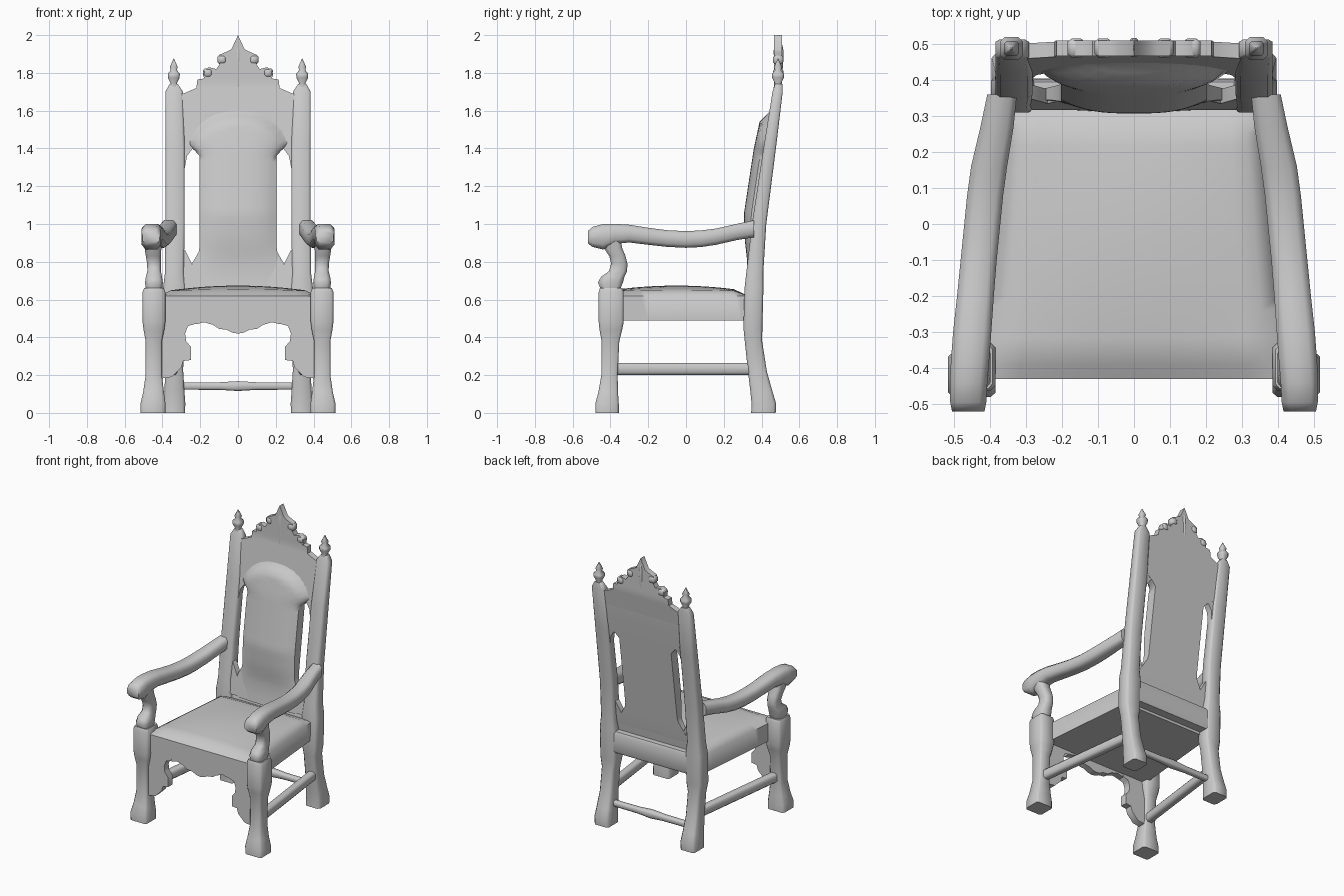
import bpy
import bmesh
from math import sqrt

old = bpy.data.objects.get("Cube")
if old:
    bpy.data.objects.remove(old, do_unlink=True)

grey = bpy.data.materials.new("plain grey")
grey.use_nodes = True
tone = (0.6, 0.6, 0.6, 1)
grey.diffuse_color = tone
grey.node_tree.nodes["Principled BSDF"].inputs["Base Color"].default_value = tone


def finish(name, bm, angle=1.0):
    bmesh.ops.recalc_face_normals(bm, faces=bm.faces[:])
    mesh = bpy.data.meshes.new(name)
    bm.to_mesh(mesh)
    bm.free()
    mesh.materials.append(grey)
    mesh.shade_smooth()
    mesh.set_sharp_from_angle(angle=angle)
    obj = bpy.data.objects.new(name, mesh)
    bpy.context.collection.objects.link(obj)
    return obj


def loft(name, axis, rows, side=1, chamfer=0.6):
    """Chamfered-square sections; row = position, two centres, two half sizes."""
    c = chamfer
    section = [(1, -c), (1, c), (c, 1), (-c, 1), (-1, c), (-1, -c), (-c, -1), (c, -1)]
    bm = bmesh.new()
    rings = []
    for t, p, q, hp, hq in rows:
        ring = []
        for a, b in section:
            u, v = p + a * hp, q + b * hq
            co = {"x": (t, u, v), "y": (u, t, v), "z": (u, v, t)}[axis]
            ring.append(bm.verts.new((co[0] * side, co[1], co[2])))
        rings.append(ring)
    n = len(section)
    for low, high in zip(rings, rings[1:]):
        for i in range(n):
            j = (i + 1) % n
            bm.faces.new((low[i], low[j], high[j], high[i]))
    bm.faces.new(rings[0])
    bm.faces.new(rings[-1])
    return finish(name, bm)


def slab(name, nu, nv, face_a, face_b):
    """Closed body between two grids given by functions of u, v in -1..1."""
    bm = bmesh.new()
    grids = []
    for func in (face_a, face_b):
        g = [[bm.verts.new(func(2 * i / nu - 1, 2 * j / nv - 1))
              for j in range(nv + 1)] for i in range(nu + 1)]
        for i in range(nu):
            for j in range(nv):
                bm.faces.new((g[i][j], g[i + 1][j], g[i + 1][j + 1], g[i][j + 1]))
        grids.append(g)
    a, b = [[g[i][0] for i in range(nu)] + [g[nu][j] for j in range(nv)]
            + [g[i][nv] for i in range(nu, 0, -1)] + [g[0][j] for j in range(nv, 0, -1)]
            for g in grids]
    for i in range(len(a)):
        j = (i + 1) % len(a)
        bm.faces.new((a[i], a[j], b[j], b[i]))
    return finish(name, bm)


def lean(z):
    return 0.387 + 0.14 * (min(z, 1.74) - 1)


def plate(name, outline, front, back, y_at=lean):
    """Flat outline in x and z, thickened around the line y_at(z)."""
    bm = bmesh.new()
    face = bm.faces.new([bm.verts.new((x, 0, z)) for x, z in outline])
    ext = bmesh.ops.extrude_face_region(bm, geom=[face])["geom"]
    for v in ext:
        if isinstance(v, bmesh.types.BMVert):
            v.co.y = 1
    bmesh.ops.triangulate(bm, faces=bm.faces[:])
    bmesh.ops.bisect_plane(bm, geom=bm.verts[:] + bm.edges[:] + bm.faces[:],
                           plane_co=(0, 0, 1.74), plane_no=(0, 0, 1))
    for v in bm.verts:
        v.co.y = y_at(v.co.z) + (back if v.co.y > 0.5 else -front)
    return finish(name, bm)


def mirrored(half):
    return half + [(-x, z) for x, z in reversed(half) if x > 0]


def between(table, z):
    """Straight-line lookup in a table of (height, value)."""
    for (z0, d0), (z1, d1) in zip(table, table[1:]):
        if z <= z1:
            return d0 + (d1 - d0) * (z - z0) / (z1 - z0)
    return table[-1][1]


for side, word in ((1, "left"), (-1, "right")):
    # Front leg with flared foot and upper block
    loft("front_leg_" + word, "z", [
        (0, .45, -.418, .065, .062), (.05, .45, -.418, .066, .062),
        (.11, .447, -.412, .055, .052), (.2, .446, -.405, .043, .043),
        (.38, .446, -.4, .043, .047), (.44, .445, -.398, .055, .06),
        (.48, .445, -.396, .06, .066), (.64, .445, -.396, .06, .066),
        (.66, .445, -.396, .052, .06)], side, .8)
    # Curved arm support
    loft("arm_support_" + word, "z", [
        (.65, .445, -.4, .043, .05), (.69, .445, -.4, .047, .066),
        (.72, .445, -.388, .043, .062), (.75, .444, -.36, .036, .048),
        (.79, .444, -.353, .037, .043), (.83, .448, -.363, .04, .043),
        (.87, .45, -.385, .044, .048), (.94, .455, -.4, .046, .05)], side)
    # Armrest with rounded knob at the front
    loft("armrest_" + word, "y", [
        (-.52, .46, .93, .045, .032), (-.495, .46, .932, .05, .053),
        (-.44, .459, .932, .052, .067), (-.38, .455, .948, .053, .053),
        (-.3, .449, .949, .053, .047), (-.2, .44, .935, .051, .045),
        (-.1, .431, .923, .05, .044), (0, .421, .918, .05, .044), (.08, .413, .922, .05, .044),
        (.16, .402, .933, .05, .043), (.27, .38, .958, .046, .043),
        (.36, .366, .975, .041, .045)], side)
    # Back leg rising into the leaning post
    loft("back_post_" + word, "z", [
        (0, .337, .41, .057, .065), (.05, .337, .412, .058, .065),
        (.12, .337, .398, .053, .058), (.22, .337, .378, .047, .05),
        (.38, .337, .357, .048, .046), (.45, .337, .354, .06, .05),
        (.66, .337, .36, .06, .05), (.74, .337, .364, .05, .045),
        (1, .333, lean(1), .051, .038), (1.4, .333, lean(1.4), .051, .033),
        (1.7, .338, lean(1.7), .047, .027), (1.74, .34, lean(1.74), .022, .02)], side, .75)
    # Finial
    loft("finial_" + word, "z", [
        (z, .34, .487, r, r) for z, r in (
            (1.72, .022), (1.745, .017), (1.775, .031), (1.795, .032),
            (1.815, .016), (1.83, .021), (1.875, .002))], side)
    # Side stretcher and carved bracket beside the front leg
    loft("side_stretcher_" + word, "y", [
        (-.38, .437, .233, .028, .032), (.36, .345, .233, .028, .032)], side)
    plate("front_bracket_" + word, [(side * x, z) for x, z in (
        (.42, .5), (.22, .5), (.23, .47), (.265, .46), (.28, .42), (.275, .38), (.25, .35),
        (.25, .28), (.29, .275), (.3, .24), (.32, .22), (.35, .19), (.42, .18))],
        .022, .028, lambda z: -.405)

# Rear stretcher, thicker in the middle
loft("rear_stretcher", "x", [
    (x, .385, .142, r, r) for x, r in ((-.32, .019), (-.1, .02), (0, .026), (.1, .02), (.32, .019))])

# Rear seat rail
loft("rear_rail", "x", [(x, .365, .58, .037, .075) for x in (-.32, .32)], 1, .8)


# Padded seat, narrower toward the back
def seat_point(u, v):
    return u * (.385 - .035 * v), -.05 + .38 * v


def seat_top(u, v):
    x, y = seat_point(u, v)
    dome = (1 - u * u) * (1 - v * v)
    edge = min(1, 8 * (1 - abs(u)), 5 * (1 - abs(v)))
    return x, y, .618 + .026 * edge + .03 * dome


slab("seat", 16, 20, seat_top, lambda u, v: (*seat_point(u, v), .49))

# Scalloped front apron
plate("front_apron", mirrored([
    (.4, .52), (.4, .48), (.22, .47), (.18, .48), (.13, .465),
    (.1, .445), (.06, .44), (.03, .425), (0, .42)]), .02, .025, lambda z: -.405)

# Centre panel of the back: swells forward, flares at the foot, arched at the top
depths = [(.64, .024), (.72, .026), (.8, .035), (.92, .065), (1.05, .088),
          (1.4, .084), (1.56, .072), (1.66, .04)]
widths = [(.64, .29), (.72, .285), (.86, .203), (1.37, .203), (1.43, .285), (1.66, .285)]


def panel_front(u, v):
    z = 1.15 + .51 * v
    w = between(widths, z)
    arch = 1.37 + .27 * sqrt(1 - .92 * u * u)
    fade = max(0, min(1, (arch - z) / .1))
    roundness = .45 + 4 * (w - .203)
    swell = between(depths, z) * (1 - roundness * abs(u) ** 3) * fade
    return u * w, lean(z) - max(swell, .01), z


def panel_back(u, v):
    z = 1.15 + .51 * v
    return u * between(widths, z), lean(z) + .02 - .006 * v ** 8, z


slab("back_panel", 18, 34, panel_front, panel_back)

# Lower and upper boards around the openings, the upper one with a carved crest
plate("back_lower_board", mirrored([
    (.3, .65), (.3, .88), (.28, .86), (.24, .78), (.21, .83), (.19, .87)]), .022, .018)
plate("back_crest_board", mirrored([
    (.19, 1.34), (.205, 1.37), (.24, 1.4), (.27, 1.36), (.285, 1.28), (.32, 1.28),
    (.34, 1.7), (.29, 1.69), (.22, 1.72), (.215, 1.765), (.18, 1.77), (.185, 1.805),
    (.155, 1.83), (.115, 1.82), (.095, 1.85), (.1, 1.895),
    (.065, 1.91), (.035, 1.925), (0, 2)]), .024, .018)

# Carved bosses along the crest and a ridge below the peak
for x, z in ((.16, 1.8), (.085, 1.87)):
    for side, word in ((1, "left"), (-1, "right")):
        loft("crest_boss_" + word, "y", [
            (y, x, z, r, r) for y, r in ((.46, .012), (.472, .024), (.506, .024), (.515, .012))], side)
loft("crest_ridge", "z", [
    (1.6, 0, .475, .008, .012), (1.84, 0, .49, .018, .024),
    (1.92, 0, .49, .022, .026), (2, 0, .49, .001, .008)], 1, .3)
